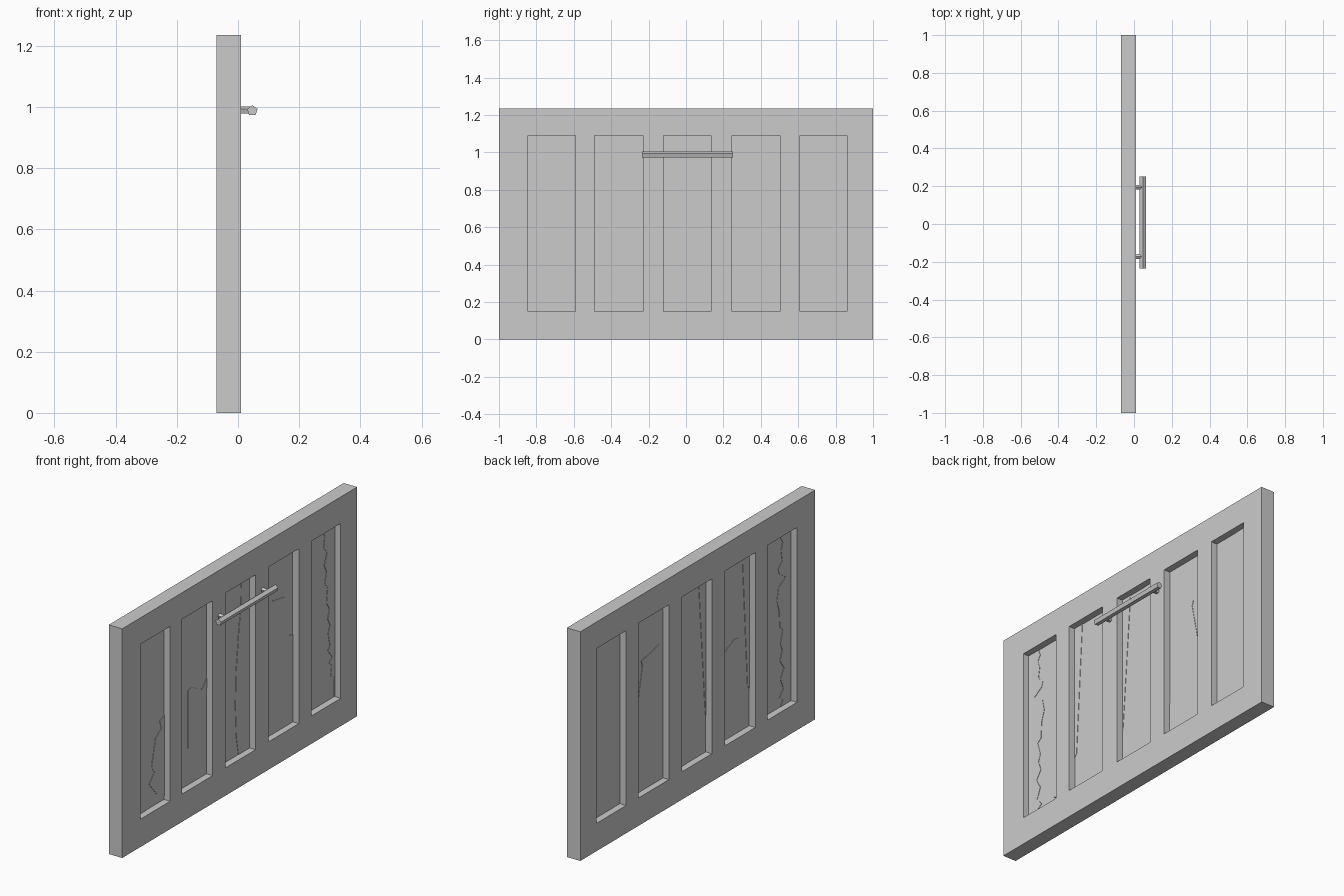
import bpy, bmesh, math

if "Cube" in bpy.data.objects:
    bpy.data.objects.remove(bpy.data.objects["Cube"])

grey = bpy.data.materials.new("plain_grey")
grey.diffuse_color = (0.6, 0.6, 0.6, 1)
grey.use_nodes = True
grey.node_tree.nodes["Principled BSDF"].inputs["Base Color"].default_value = grey.diffuse_color

MID = -0.03                      # centre plane of the door
Z0, Z1, TOP = 0.15, 1.092, 1.235
PANES = [(-0.845, -0.592), (-0.49, -0.23), (-0.12, 0.135), (0.245, 0.503), (0.61, 0.86)]


def finish(name, bm):
    bmesh.ops.recalc_face_normals(bm, faces=bm.faces)
    me = bpy.data.meshes.new(name)
    bm.to_mesh(me)
    bm.free()
    me.materials.append(grey)
    ob = bpy.data.objects.new(name, me)
    bpy.context.collection.objects.link(ob)
    return ob


def plate(name, pts, half):
    """Flat plate in the door plane; a point with a third value sinks flush into the pane."""
    bm = bmesh.new()
    sides = []
    for s in (-1, 1):
        sides.append([bm.verts.new((MID + s * (0.0028 if len(p) == 3 else half), p[0], p[1]))
                      for p in pts])
    a, b = sides
    caps = [bm.faces.new(a), bm.faces.new(b[::-1])]
    n = len(pts)
    for i in range(n):
        j = (i + 1) % n
        bm.faces.new((a[i], b[i], b[j], a[j]))
    bmesh.ops.recalc_face_normals(bm, faces=bm.faces)
    bmesh.ops.triangulate(bm, faces=caps)
    return finish(name, bm)


def rod(name, profile, axis, lo, hi):
    """Five-sided rod along x or y."""
    bm = bmesh.new()
    rings = []
    for t in (lo, hi):
        rings.append([bm.verts.new((t, u, z) if axis == 'x' else (u, t, z)) for u, z in profile])
    a, b = rings
    bm.faces.new(a)
    bm.faces.new(b[::-1])
    for i in range(5):
        j = (i + 1) % 5
        bm.faces.new((a[i], b[i], b[j], a[j]))
    return finish(name, bm)


def pentagon(u, z, r):
    return [(u + r * math.sin(k * math.tau / 5), z + r * math.cos(k * math.tau / 5))
            for k in range(5)]


# Door frame: a flat sheet with five openings, thickened
bm = bmesh.new()
ys = [-1] + [v for p in PANES for v in p] + [1]
zs = [0, Z0, Z1, TOP]
grid = [[bm.verts.new((MID, y, z)) for z in zs] for y in ys]
for i in range(len(ys) - 1):
    for k in range(3):
        if not (k == 1 and i % 2 == 1):
            bm.faces.new((grid[i][k], grid[i + 1][k], grid[i + 1][k + 1], grid[i][k + 1]))
frame = finish("door_frame", bm)
mod = frame.modifiers.new("thickness", 'SOLIDIFY')
mod.thickness = 0.08
mod.offset = 0

# Glass panes
for n, (y0, y1) in enumerate(PANES):
    plate("pane_%d" % (n + 1), [(y0, Z0), (y1, Z0), (y1, Z1), (y0, Z1)], 0.003)

# Cracked shards, standing slightly proud on both sides
crack1 = [(-0.77, Z1), (-0.755, 1.06), (-0.775, 1.03), (-0.76, 0.99), (-0.77, 0.93),
          (-0.735, 0.90), (-0.745, 0.87), (-0.80, 0.835), (-0.74, 0.80), (-0.725, 0.73),
          (-0.745, 0.67), (-0.75, 0.58), (-0.775, 0.56), (-0.755, 0.49), (-0.77, 0.45),
          (-0.75, 0.40), (-0.785, 0.35), (-0.755, 0.30), (-0.78, 0.24), (-0.745, 0.20),
          (-0.775, 0.18), (-0.755, Z0)]
plate("shard_1_edge", crack1 + [(-0.845, Z0), (-0.845, Z1)], 0.005)
plate("shard_1_corner", [(-0.592, 0.605), (-0.63, 0.585), (-0.615, 0.54), (-0.665, 0.51),
                         (-0.70, 0.36), (-0.675, 0.33), (-0.72, 0.28), (-0.65, 0.195),
                         (-0.592, 0.17)], 0.005)
plate("shard_2_edge", [(-0.49, Z1), (-0.43, Z1), (-0.475, 0.37), (-0.49, 0.35)], 0.005)
plate("shard_2_side", [(-0.39, 0.66), (-0.36, 0.665), (-0.27, 0.62), (-0.23, 0.665),
                       (-0.23, 0.20, 0), (-0.39, 0.20, 0)], 0.005)
plate("shard_3_edge", [(-0.12, Z1), (-0.058, Z1), (-0.115, 0.36), (-0.12, 0.34)], 0.005)
plate("shard_3_side", [(0.065, Z1), (0.06, 0.93), (0.045, 0.83), (0.02, 0.60), (0.014, 0.42),
                       (0.022, 0.25), (0.04, Z0), (0.135, Z0), (0.135, Z1)], 0.005)
plate("shard_4_lower", [(0.245, 0.33), (0.262, 0.40), (0.28, 0.885), (0.34, 0.865),
                        (0.43, 0.85), (0.42, 0.82), (0.46, 0.63), (0.503, 0.62),
                        (0.503, Z0), (0.245, Z0)], 0.005)
crack5 = [(0.76, Z1), (0.775, 1.04), (0.765, 0.99), (0.795, 0.95), (0.77, 0.89),
          (0.79, 0.85), (0.775, 0.79), (0.80, 0.76), (0.79, 0.68), (0.815, 0.64),
          (0.80, 0.59), (0.82, 0.55), (0.805, 0.51), (0.82, 0.44), (0.80, 0.42),
          (0.84, 0.37), (0.81, 0.35), (0.835, 0.33), (0.825, 0.27), (0.857, 0.26),
          (0.857, Z0)]
plate("shard_5_edge", crack5 + [(0.86, Z0), (0.86, Z1)], 0.005)

# Five-sided handle bar on two short posts
rod("handle_bar", pentagon(0.047, 0.988, 0.018), 'y', -0.235, 0.252)
for n, y in enumerate((-0.172, 0.195)):
    rod("handle_post_%d" % (n + 1), pentagon(y, 0.989, 0.013), 'x', 0.005, 0.045)
